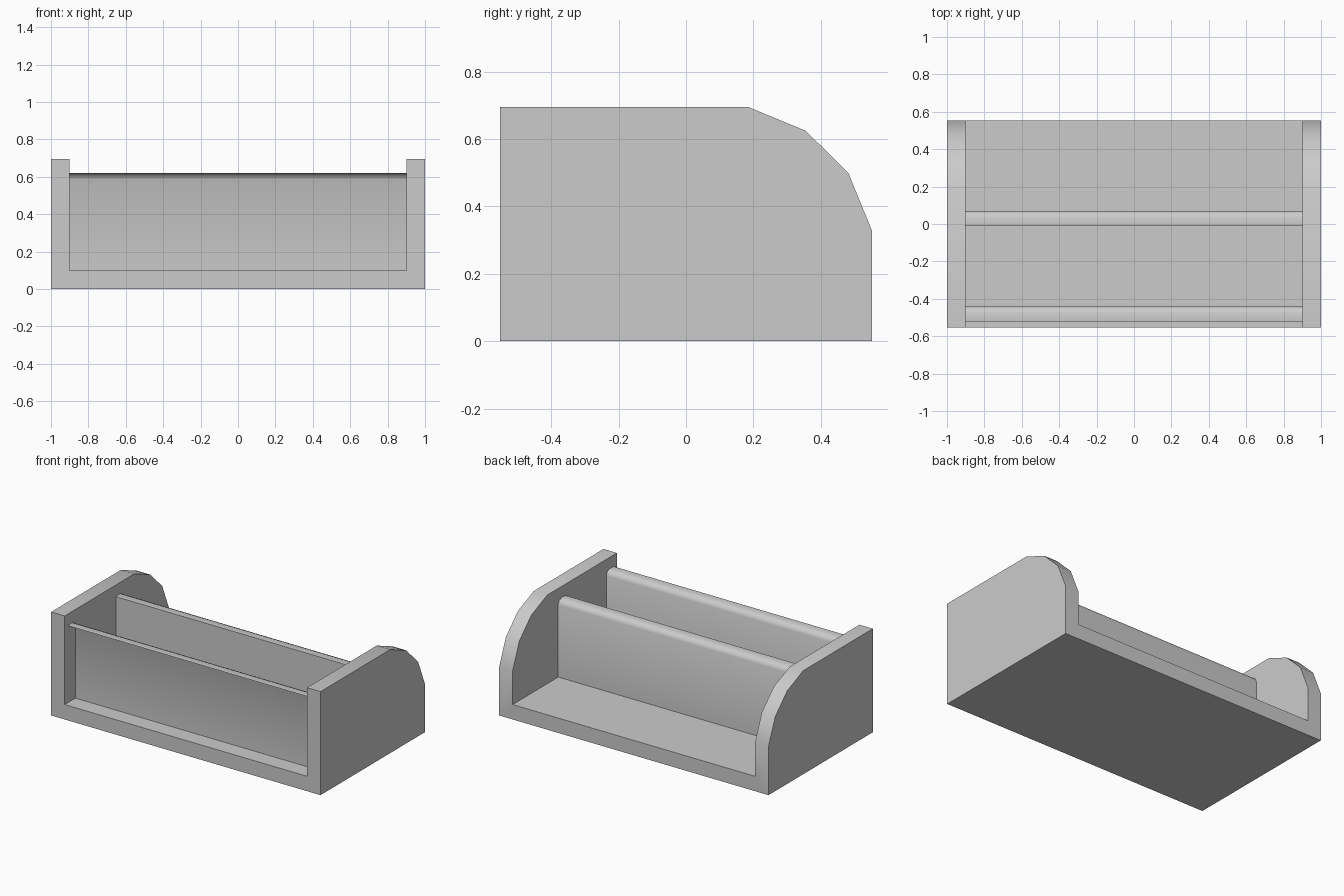
import bpy
import bmesh
import math

cube = bpy.data.objects.get("Cube")
if cube:
    bpy.data.objects.remove(cube, do_unlink=True)

GREY = (0.6, 0.6, 0.6, 1.0)
grey = bpy.data.materials.new("plain grey")
grey.use_nodes = True
grey.diffuse_color = GREY
grey.node_tree.nodes["Principled BSDF"].inputs["Base Color"].default_value = GREY


def extrude_profile(name, points, half_width, capped=True, closed=True):
    """Sweep a (y, z) profile along x; an open profile leaves its last side off."""
    bm = bmesh.new()
    left = [bm.verts.new((half_width, y, z)) for y, z in points]
    right = [bm.verts.new((-half_width, y, z)) for y, z in points]
    count = len(points)
    for i in range(count if closed else count - 1):
        j = (i + 1) % count
        bm.faces.new((left[i], left[j], right[j], right[i]))
    if capped:
        bm.faces.new(left[::-1])
        bm.faces.new(right)
    if closed and capped:
        bmesh.ops.recalc_face_normals(bm, faces=bm.faces)
    mesh = bpy.data.meshes.new(name)
    bm.to_mesh(mesh)
    bm.free()
    mesh.materials.append(grey)
    obj = bpy.data.objects.new(name, mesh)
    bpy.context.collection.objects.link(obj)
    return obj


def activate(obj):
    bpy.ops.object.select_all(action='DESELECT')
    obj.select_set(True)
    bpy.context.view_layer.objects.active = obj


def smooth(obj, degrees):
    activate(obj)
    bpy.ops.object.shade_smooth_by_angle(angle=math.radians(degrees))


# Tray: floor and both end panels in one piece, with rounded rear corners
DEPTH, HEIGHT, FLOOR, INNER = 0.553, 0.695, 0.1, 0.9
tray = extrude_profile("tray", [
    (-DEPTH, 0), (DEPTH, 0), (DEPTH, 0.327), (0.482, 0.5),
    (0.355, 0.625), (0.186, HEIGHT), (-DEPTH, HEIGHT)], 1.0)
cutter = extrude_profile("tray_cutter", [
    (-1, FLOOR), (1, FLOOR), (1, 1), (-1, 1)], INNER)
cutter.hide_render = True
hollow = tray.modifiers.new("hollow", 'BOOLEAN')
hollow.operation = 'DIFFERENCE'
hollow.solver = 'EXACT'
hollow.object = cutter
activate(tray)
bpy.ops.object.modifier_apply(modifier=hollow.name)
bpy.data.objects.remove(cutter, do_unlink=True)
smooth(tray, 30)

# Dividers: rounded at the rear of the top; the front one is an open shell
ROUNDED = [(0.08, FLOOR), (0.08, 0.585), (0.07, 0.608), (0.045, 0.62), (0, 0.617)]


def divider(name, front, closed):
    points = [(front + y, z) for y, z in ROUNDED]
    if closed:
        points.append((front, FLOOR))
    obj = extrude_profile(name, points, INNER, capped=closed, closed=closed)
    smooth(obj, 50)


divider("front_divider", -0.52, False)
divider("middle_divider", -0.01, True)
